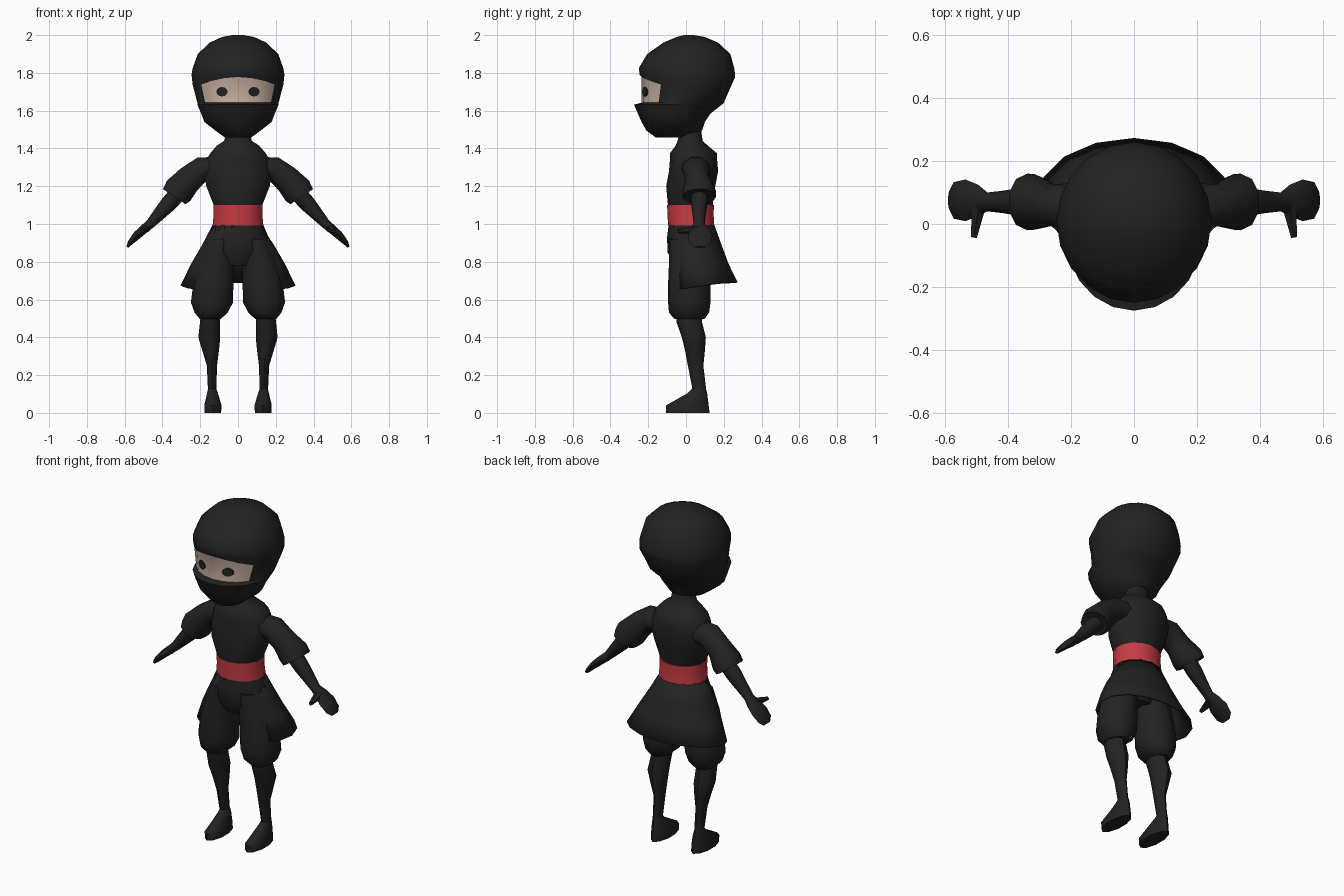
import bpy, bmesh, math
from mathutils import Vector

if "Cube" in bpy.data.objects:
    bpy.data.objects.remove(bpy.data.objects["Cube"])


def material(name, rgb):
    m = bpy.data.materials.new(name)
    m.diffuse_color = (*rgb, 1)
    m.use_nodes = True
    m.node_tree.nodes["Principled BSDF"].inputs["Base Color"].default_value = m.diffuse_color
    return m


BLACK = material("black_cloth", (0.016, 0.016, 0.016))
RED = material("red_sash", (0.56, 0.045, 0.055))
SKIN = material("skin", (0.62, 0.46, 0.37))


def finish(name, bm, mats, angle=50):
    bmesh.ops.recalc_face_normals(bm, faces=bm.faces)
    me = bpy.data.meshes.new(name)
    bm.to_mesh(me)
    bm.free()
    for m in mats:
        me.materials.append(m)
    ob = bpy.data.objects.new(name, me)
    bpy.context.collection.objects.link(ob)
    bpy.ops.object.select_all(action='DESELECT')
    ob.select_set(True)
    bpy.context.view_layer.objects.active = ob
    bpy.ops.object.shade_smooth_by_angle(angle=math.radians(angle))
    return ob


def skin_rows(bm, rows, closed=True, caps=True):
    """Bridge equal-length rows of points with quads."""
    vs = [[bm.verts.new(p) for p in r] for r in rows]
    n = len(rows[0])
    for a, b in zip(vs, vs[1:]):
        for i in range(n if closed else n - 1):
            j = (i + 1) % n
            bm.faces.new((a[i], a[j], b[j], b[i]))
    if caps:
        bm.faces.new(vs[0])
        bm.faces.new(vs[-1])


def ring(c, ru, rv, n, tilt=0.0, side=1):
    """Ellipse starting at the front; tilt leans its x axis upward."""
    out = []
    for i in range(n):
        a = 2 * math.pi * i / n
        u, v = ru * math.sin(a), -rv * math.cos(a)
        out.append((side * (c[0] + u * math.cos(tilt)), c[1] + v,
                    c[2] + u * math.sin(tilt)))
    return out


def stack(name, rows, n, mats, cx=0, side=1):
    """Upright part from rows of (z, front y, back y, half width[, centre x])."""
    bm = bmesh.new()
    skin_rows(bm, [ring((r[4] if len(r) > 4 else cx, (r[1] + r[2]) / 2, r[0]),
                        r[3], (r[2] - r[1]) / 2, n, 0, side) for r in rows])
    return finish(name, bm, mats)


# Hooded head: mask lip, face opening and hood in one shell
N = 20
head = [(1.458, -.16, 0, .07), (1.495, -.21, .085, .12), (1.54, -.235, .10, .178),
        (1.585, -.255, .13, .195), (1.632, -.275, .19, .215), (1.642, -.235, .20, .215),
        (1.76, -.235, .26, .24), (1.79, -.245, .26, .246), (1.825, -.25, .255, .24),
        (1.90, -.205, .235, .213), (1.96, -.12, .17, .15), (1.99, -.05, .10, .085),
        (2.0, -.01, .04, .03)]
FACE_ROW = 5
bm = bmesh.new()
rows = [ring((0, (y0 + y1) / 2, z), w, (y1 - y0) / 2, N) for z, y0, y1, w in head]
# arched brow edge
rows[FACE_ROW + 1] = [(x, y, 1.778 - 0.04 * min(1, (x / .195) ** 2))
                      for x, y, z in rows[FACE_ROW + 1]]
skin_rows(bm, rows)
for f in bm.faces:
    c = f.calc_center_median()
    if 1.66 < c.z < 1.76 and c.y < -.13:
        f.material_index = 1
finish("hooded_head", bm, [BLACK, SKIN], 40)

# Eyes: thin plates that follow the curve of the face
for s in (-1, 1):
    bm = bmesh.new()
    pts = []
    for i in range(12):
        a = 2 * math.pi * i / 12
        x, z = .085 + .03 * math.cos(a), 1.70 + .025 * math.sin(a)
        y = .0 - .236 * math.sqrt(1 - (x / .227) ** 2)
        pts.append((s * x, y - .003, z))
    front = bm.faces.new([bm.verts.new(p) for p in pts])
    back = bmesh.ops.extrude_face_region(bm, geom=[front])
    bmesh.ops.translate(bm, vec=(0, .008, 0),
                        verts=[v for v in back['geom'] if isinstance(v, bmesh.types.BMVert)])
    finish("eye", bm, [BLACK])

# Neck, collar and jacket
stack("jacket", [(1.50, -.03, .08, .06), (1.44, -.045, .088, .075), (1.415, -.055, .115, .115),
                 (1.375, -.085, .163, .15), (1.34, -.085, .165, .172), (1.28, -.09, .17, .187),
                 (1.20, -.105, .155, .172), (1.09, -.095, .14, .128)], 14, [BLACK])

# Sash
stack("sash", [(1.10, -.10, .148, .133), (1.05, -.098, .146, .132),
               (.992, -.095, .15, .138)], 14, [RED])

# Trouser seat
stack("trouser_seat", [(1.01, -.09, .14, .13), (.93, -.10, .14, .16),
                       (.85, -.098, .13, .15), (.78, -.06, .09, .09)], 14, [BLACK])

# Skirt: open at the front, flaring to the hem
bm = bmesh.new()
rows = []
# half width, centre y, depth, front z, back z, opening angle
for rx, cy, ry, zf, zb, gap in ((.132, .028, .12, 1.0, 1.0, 4), (.19, .04, .148, .89, .89, 40),
                                (.25, .06, .165, .78, .79, 41), (.305, .085, .188, .645, .692, 40)):
    row = []
    for i in range(13):
        a = math.radians(gap + (360 - 2 * gap) * i / 12)
        t = (1 - math.cos(a)) / 2
        row.append((rx * math.sin(a), cy - ry * math.cos(a), zf + (zb - zf) * min(1, t * 1.3)))
    rows.append(row)
skin_rows(bm, rows, closed=False, caps=False)
skirt = finish("skirt", bm, [BLACK])
mod = skirt.modifiers.new("thickness", 'SOLIDIFY')
mod.thickness = .012
mod.offset = -1

TILT = math.radians(45)
for s, tag in ((1, "left"), (-1, "right")):
    # Baggy trouser leg
    stack(tag + "_trouser_leg", [(.92, -.09, .11, .07, .085), (.80, -.09, .12, .098, .115),
                                 (.68, -.095, .13, .112, .131), (.585, -.095, .13, .117, .138),
                                 (.53, -.09, .122, .092, .142), (.497, -.06, .098, .058, .147)],
          10, [BLACK], side=s)
    # Lower leg and shoe
    stack(tag + "_lower_leg", [(.53, -.055, .08, .05, .147), (.48, -.05, .085, .053, .148),
                               (.40, -.022, .105, .058, .152), (.33, -.005, .10, .044, .145),
                               (.25, .01, .092, .027, .138), (.12, .035, .107, .022, .137)],
          8, [BLACK], side=s)
    stack(tag + "_shoe", [(.13, .035, .105, .022, .137), (.105, .01, .112, .03, .135),
                          (.04, -.105, .12, .048, .133), (0, -.105, .125, .046, .133)],
          10, [BLACK], side=s)

    # Sleeve: path points with thickness and depth, widening to the cuff
    bm = bmesh.new()
    skin_rows(bm, [ring(c, u, v, 10, t, s) for c, u, v, t in (
        ((.12, .05, 1.29), .07, .08, math.radians(75)),
        ((.19, .055, 1.292), .068, .075, math.radians(68)),
        ((.26, .06, 1.235), .077, .066, math.radians(55)),
        ((.315, .07, 1.175), .086, .088, math.radians(42)),
        ((.338, .07, 1.145), .075, .09, math.radians(34)),
        ((.335, .07, 1.15), .05, .06, math.radians(34)))])
    finish(tag + "_sleeve", bm, [BLACK])

    # Forearm and mitten hand
    bm = bmesh.new()
    skin_rows(bm, [ring(c, u, v, 8, TILT, s) for c, u, v in (
        ((.325, .07, 1.155), .045, .045), ((.37, .07, 1.105), .043, .043),
        ((.42, .07, 1.05), .034, .035), ((.465, .07, 1.0), .025, .03),
        ((.495, .075, .975), .024, .05), ((.535, .075, .94), .022, .066),
        ((.572, .075, .90), .014, .058), ((.586, .075, .878), .006, .03))])
    finish(tag + "_hand", bm, [BLACK])

    # Thumb pointing forward
    bm = bmesh.new()
    a, b = Vector((s * .492, .06, .975)), Vector((s * .508, -.042, .962))
    d = b - a
    bmesh.ops.create_cone(bm, cap_ends=True, segments=6, radius1=.026, radius2=.011,
                          depth=d.length)
    bmesh.ops.transform(bm, verts=bm.verts,
                        matrix=d.to_track_quat('Z', 'Y').to_matrix().to_4x4())
    bmesh.ops.translate(bm, verts=bm.verts, vec=(a + b) / 2)
    finish(tag + "_thumb", bm, [BLACK])
